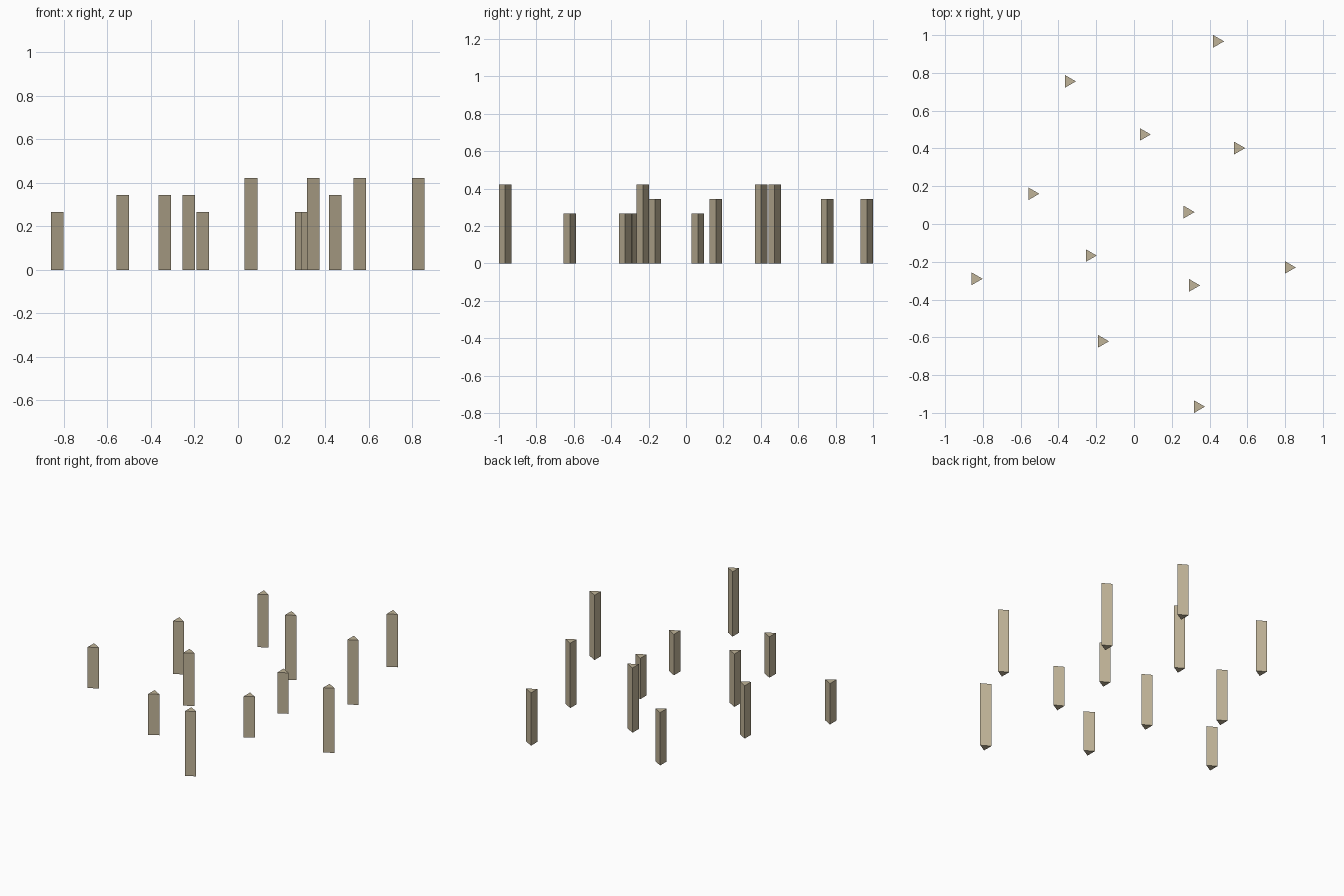
import bpy

cube = bpy.data.objects.get("Cube")
if cube:
    bpy.data.objects.remove(cube, do_unlink=True)

# Single sandy stone colour
stone = bpy.data.materials.new("sandy_stone")
stone.use_nodes = True
colour = (0.53, 0.455, 0.315, 1)
stone.diffuse_color = colour
stone.node_tree.nodes["Principled BSDF"].inputs["Base Color"].default_value = colour

RADIUS = 0.0386
SHORT, MEDIUM, TALL = 0.267, 0.345, 0.423

# Centre x, centre y and height of each post
POSTS = [
    (-0.84, -0.29, SHORT),
    (-0.54, 0.16, MEDIUM),
    (-0.346, 0.755, MEDIUM),
    (-0.236, -0.167, MEDIUM),
    (-0.171, -0.621, SHORT),
    (0.05, 0.474, TALL),
    (0.282, 0.063, SHORT),
    (0.311, -0.325, SHORT),
    (0.337, -0.967, TALL),
    (0.438, 0.967, MEDIUM),
    (0.55, 0.402, TALL),
    (0.818, -0.23, TALL),
]


def add_post(number, x, y, height):
    """Three-sided prism standing on the ground, one edge pointing to +x."""
    half = RADIUS * 3 ** 0.5 / 2
    profile = [(RADIUS, 0), (-RADIUS / 2, half), (-RADIUS / 2, -half)]
    verts = [(px, py, z) for z in (0, height) for px, py in profile]
    sides = [(i, (i + 1) % 3, (i + 1) % 3 + 3, i + 3) for i in range(3)]
    mesh = bpy.data.meshes.new(f"post_{number}")
    mesh.from_pydata(verts, [], [(2, 1, 0), (3, 4, 5)] + sides)
    mesh.materials.append(stone)
    post = bpy.data.objects.new(f"post_{number}", mesh)
    post.location = (x, y, 0)
    bpy.context.collection.objects.link(post)


for number, (x, y, height) in enumerate(POSTS, 1):
    add_post(number, x, y, height)
